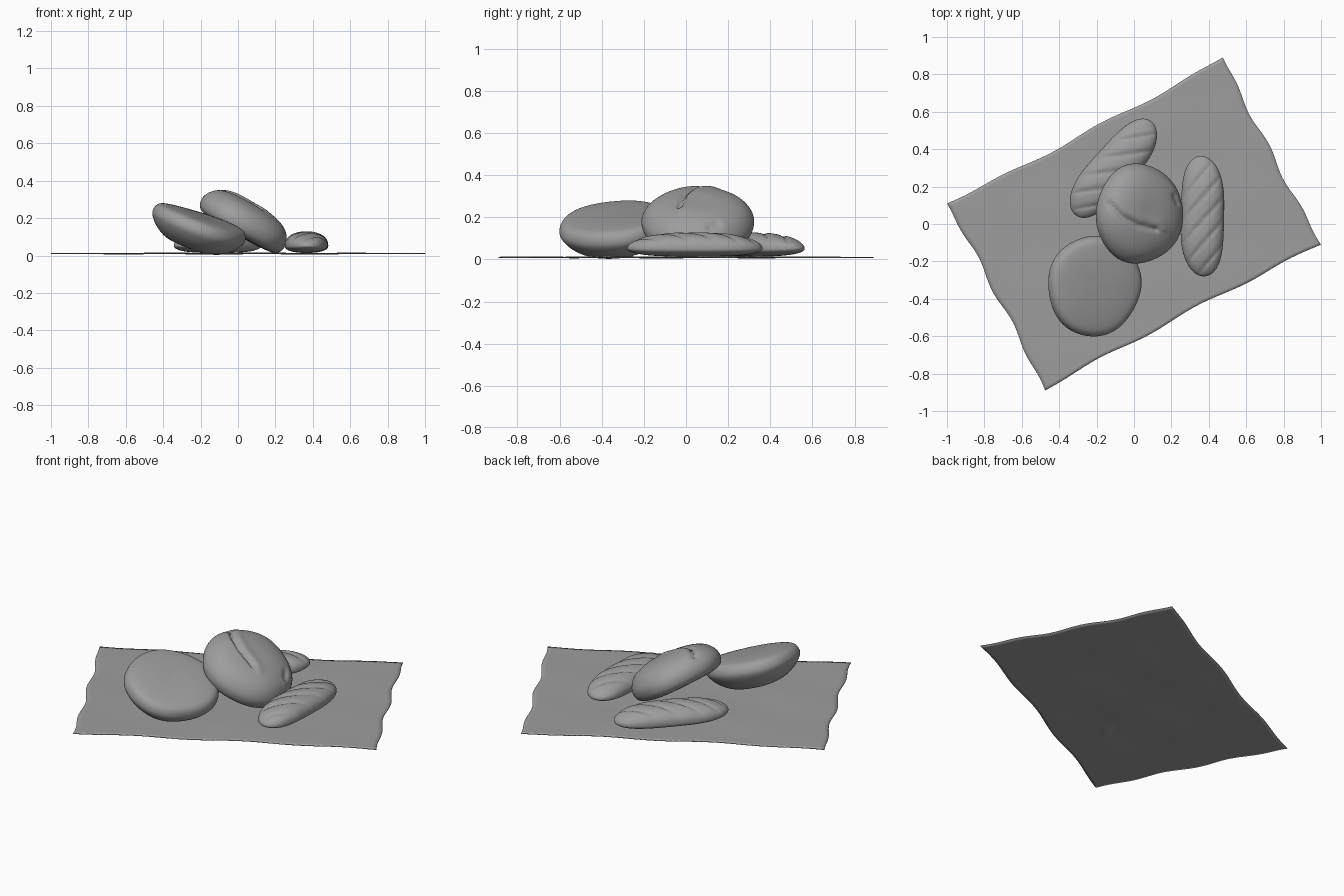
import bpy, math
from mathutils import Vector, Matrix

if "Cube" in bpy.data.objects:
    bpy.data.objects.remove(bpy.data.objects["Cube"])

grey = bpy.data.materials.new("dark_grey")
grey.diffuse_color = (0.34, 0.34, 0.34, 1)
grey.use_nodes = True
grey.node_tree.nodes["Principled BSDF"].inputs["Base Color"].default_value = grey.diffuse_color


def add_object(name, verts, faces):
    mesh = bpy.data.meshes.new(name)
    mesh.from_pydata([tuple(v) for v in verts], [], faces)
    mesh.shade_smooth()
    mesh.materials.append(grey)
    ob = bpy.data.objects.new(name, mesh)
    bpy.context.collection.objects.link(ob)
    return ob


def spline(pts, steps):
    # Catmull-Rom curve through 2D points
    p = [Vector(q) for q in pts]
    p = [2 * p[0] - p[1]] + p + [2 * p[-1] - p[-2]]
    out = []
    for i in range(1, len(p) - 2):
        a, b, c, d = p[i - 1:i + 3]
        for k in range(steps):
            t = k / steps
            out.append(0.5 * (2 * b + (c - a) * t + (2 * a - 5 * b + 4 * c - d) * t * t
                              + (3 * b - a - 3 * c + d) * t ** 3))
    return out + [p[-2]]


def skin_rings(n_rings, n):
    # faces for closed rings with a pole vertex at each end (poles last)
    faces = []
    for i in range(n_rings - 1):
        for j in range(n):
            k = (j + 1) % n
            faces.append((i * n + j, (i + 1) * n + j, (i + 1) * n + k, i * n + k))
    first, last, base = n_rings * n, n_rings * n + 1, (n_rings - 1) * n
    for j in range(n):
        k = (j + 1) % n
        faces.append((first, j, k))
        faces.append((last, base + k, base + j))
    return faces


def seg_dist(p, path):
    # signed distance to a polyline
    best = 9
    for a, b in zip(path, path[1:]):
        a, b = Vector(a), Vector(b)
        t = max(0, min(1, (p - a).dot(b - a) / (b - a).length_squared))
        d = p - a - (b - a) * t
        side = 1 if (b - a).cross(d) > 0 else -1
        if d.length < abs(best):
            best = d.length * side
    return best


def round_loaf(name, profile, center, normal, sy, phase, slashes=()):
    # lathed, slightly irregular boule, tilted so its top faces `normal`
    n = 96
    normal = Vector(normal).normalized()
    rot = Vector((0, 0, 1)).rotation_difference(normal).to_matrix()
    center = Vector(center)
    prof = spline(profile, 7)
    rings = prof[1:-1]

    def place(r, a, h):
        r *= 1 + 0.012 * math.sin(3 * a + phase) + 0.01 * math.sin(5 * a + 2 * phase)
        h += 0.004 * math.sin(2 * a + phase) * r / 0.25
        p = center + rot @ Vector((r * math.cos(a), r * sy * math.sin(a), h))
        if h > 0.02:
            for path, depth in slashes:
                d = seg_dist(p.xy, path)
                p -= normal * depth * math.exp(-(d / 0.011) ** 2)
                p += normal * depth * 0.25 * math.exp(-((d - 0.035) / 0.025) ** 2)
        return p

    verts = [place(q.x, 2 * math.pi * j / n, q.y) for q in rings for j in range(n)]
    verts += [place(0, 0, prof[0].y), place(0, 0, prof[-1].y)]
    return add_object(name, verts, skin_rings(len(rings), n))


def baguette(name, center, angle):
    # long loaf with a flattened base and diagonal scored ridges
    n, m = 64, 90
    half, wide, base, tall = 0.322, 0.116, 0.045, 0.074
    turn = Matrix.Rotation(angle, 3, 'Z')
    verts = []
    for i in range(1, m):
        s = -math.cos(math.pi * i / m)
        w = (1 - abs(s) ** 3.2) ** 0.5
        lift = 1 - 0.18 * s * s
        for j in range(n):
            a = 2 * math.pi * j / n
            c, q = math.cos(a), math.sin(a)
            x = wide * w * math.copysign(abs(c) ** 0.9, c)
            y = half * s
            z = (tall * lift if q > 0 else base * 0.85) * w * math.copysign(abs(q) ** 0.85, q)
            if q > 0:
                f = ((y - 1.1 * x) / 0.125 + 0.2) % 1.0
                cut = math.exp(-(f / 0.16) ** 2) + math.exp(-((1 - f) / 0.12) ** 2)
                fade = q * max(0, 1 - s ** 6)
                z += fade * (0.005 * (1 - f) - 0.008 * cut)
            verts.append(turn @ Vector((x + 0.006 * math.sin(3 * s), y, z)) + Vector(center))
    for e in (-1, 1):
        verts.append(turn @ Vector((0.006 * math.sin(3 * e), half * e, 0)) + Vector(center))
    faces = [f[::-1] for f in skin_rings(m - 1, n)]
    return add_object(name, verts, faces)


# Wavy cloth under the bread
N = 60
e1, e2 = Vector((0.7375, 0.39)), Vector((-0.2625, 0.5))
verts, faces = [], []
for i in range(N + 1):
    for j in range(N + 1):
        u, v = 2 * i / N - 1, 2 * j / N - 1
        fu, fv = 1 - u ** 4, 1 - v ** 4
        du = fv * (0.012 * math.sin(9 * v + 1) * u - 0.008 * u)
        dv = fu * (0.016 * math.sin(8.5 * u + 0.6) - 0.022 * v)
        p = e1 * (u + du) + e2 * (v + dv)
        z = 0.013 + 0.0035 * math.sin(7 * u + 2 * v) * math.cos(5 * v - 2 * u) * fu * fv
        verts.append((p.x, p.y, z))
for i in range(N):
    for j in range(N):
        a = i * (N + 1) + j
        faces.append((a, a + N + 1, a + N + 2, a + 1))
cloth = add_object("cloth", verts, faces)
solid = cloth.modifiers.new("thickness", 'SOLIDIFY')
solid.thickness = 0.005
solid.offset = -1

# Plain round loaf leaning at the front left
round_loaf("plain_round_loaf",
           [(0, .072), (.1, .072), (.19, .066), (.238, .053), (.258, .022), (.254, -.014),
            (.215, -.062), (.155, -.1), (.09, -.111), (0, -.113)],
           (-0.216, -0.33, 0.149), (0.337, -0.1, 1), 1.04, 0.5)

# Scored round loaf propped in the middle
round_loaf("scored_round_loaf",
           [(0, .115), (.09, .112), (.165, .096), (.22, .065), (.254, .012),
            (.248, -.042), (.205, -.068), (.1, -.075), (0, -.076)],
           (0.03, 0.055, 0.178), (0.577, 0, 1), 1.04, 2.2,
           [([(-.13, .11), (-.06, .04), (.02, -.005), (.12, -.03)], 0.02),
            ([(.215, .15), (.235, .11)], 0.012)])

# Two long scored loaves
baguette("right_long_loaf", (0.366, 0.042, 0.052), math.radians(2))
baguette("back_long_loaf", (-0.11, 0.298, 0.052), math.radians(-39))
